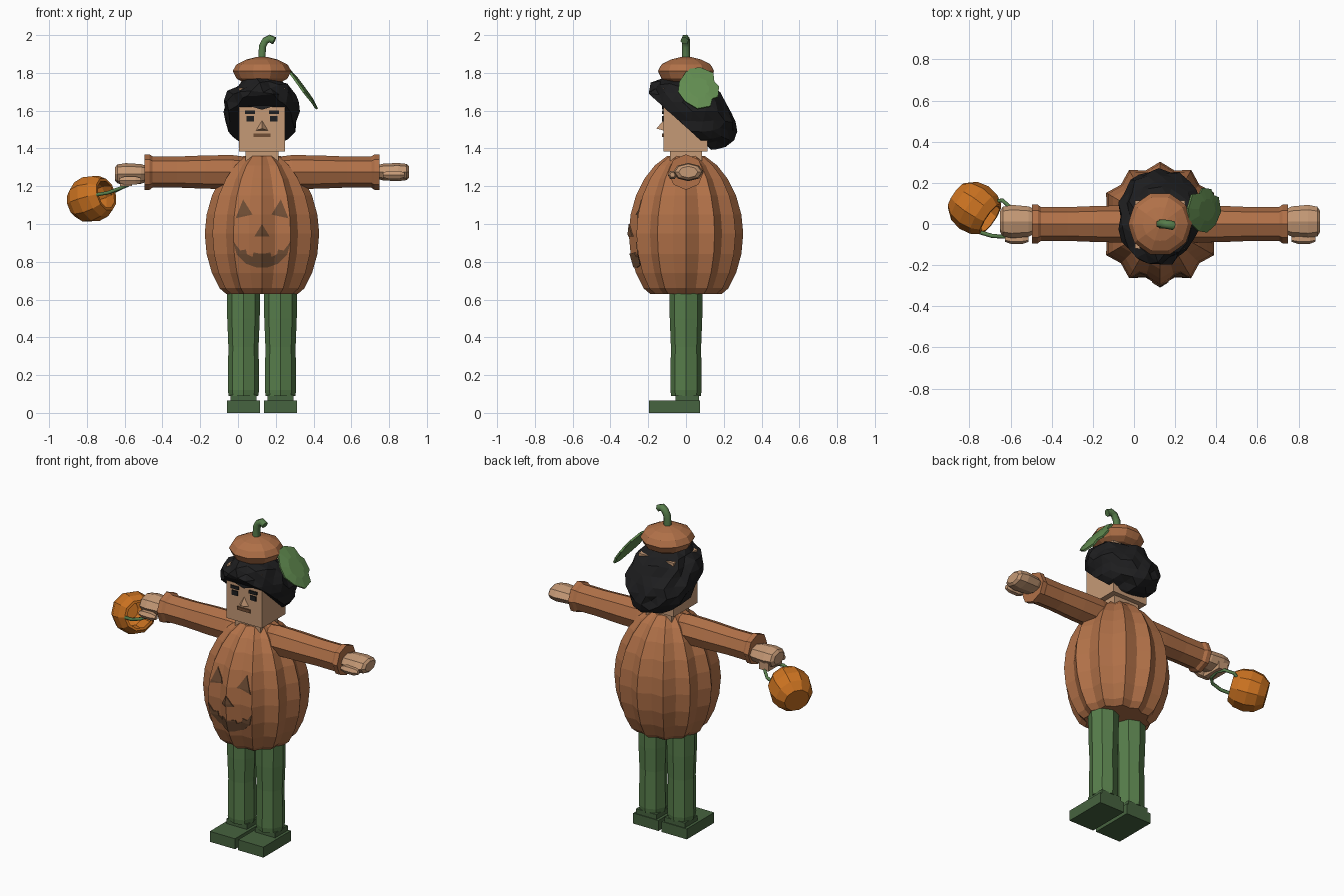
import bpy, bmesh, math, random
from mathutils import Vector, Matrix

random.seed(4)
if "Cube" in bpy.data.objects:
    bpy.data.objects.remove(bpy.data.objects["Cube"])
CX = 0.127  # the figure's centre line


def material(name, r, g, b):
    m = bpy.data.materials.new(name)
    m.use_nodes = True
    m.diffuse_color = (r, g, b, 1)
    m.node_tree.nodes["Principled BSDF"].inputs["Base Color"].default_value = (r, g, b, 1)
    return m


PUMPKIN = material("pumpkin_brown", 0.44, 0.165, 0.065)
CARVED = material("carved_brown", 0.16, 0.075, 0.035)
SKIN = material("skin", 0.56, 0.32, 0.18)
HAIR = material("hair_black", 0.013, 0.013, 0.014)
GREEN = material("trouser_green", 0.095, 0.205, 0.07)
SHOE = material("shoe_green", 0.062, 0.125, 0.05)
LEAF = material("leaf_green", 0.12, 0.26, 0.08)
ORANGE = material("basket_orange", 0.6, 0.17, 0.015)


def finish(bm, name, mat):
    bmesh.ops.recalc_face_normals(bm, faces=bm.faces)
    me = bpy.data.meshes.new(name)
    bm.to_mesh(me)
    bm.free()
    me.materials.append(mat)
    ob = bpy.data.objects.new(name, me)
    bpy.context.collection.objects.link(ob)
    return ob


def lathe(name, profile, n, mat, loc, axis=(0, 0, 1), groove=1.0, scale=(1, 1, 1)):
    """Capped solid of revolution; profile is (height, radius), every second side pulled in by groove."""
    bm = bmesh.new()
    rings = []
    for h, r in profile:
        ring = []
        for i in range(n):
            a = math.tau * i / n
            k = r * (groove if i % 2 else 1)
            ring.append(bm.verts.new((k * math.cos(a), k * math.sin(a), h)))
        rings.append(ring)
    for lo, hi in zip(rings, rings[1:]):
        for i in range(n):
            j = (i + 1) % n
            bm.faces.new((lo[i], lo[j], hi[j], hi[i]))
    bm.faces.new(rings[0])
    bm.faces.new(rings[-1])
    turn = Vector(axis).to_track_quat('Z', 'Y').to_matrix().to_4x4()
    bm.transform(Matrix.Translation(loc) @ Matrix.Diagonal((*scale, 1)) @ turn)
    return finish(bm, name, mat)


def box(name, lo, hi, mat):
    bm = bmesh.new()
    lo, hi = Vector(lo), Vector(hi)
    bmesh.ops.create_cube(bm, size=1)
    bm.transform(Matrix.Translation((lo + hi) / 2) @ Matrix.Diagonal((*(hi - lo), 1)))
    return finish(bm, name, mat)


def prism(name, outline, y0, y1, mat):
    """Outline of (x, z) points about the centre line, extruded along y."""
    bm = bmesh.new()
    face = bm.faces.new([bm.verts.new((CX + x, y0, z)) for x, z in outline])
    out = bmesh.ops.extrude_face_region(bm, geom=[face])["geom"]
    bmesh.ops.translate(bm, vec=(0, y1 - y0, 0), verts=[v for v in out if isinstance(v, bmesh.types.BMVert)])
    return finish(bm, name, mat)


def tube(name, points, radius, mat):
    cu = bpy.data.curves.new(name, 'CURVE')
    cu.dimensions = '3D'
    cu.bevel_depth, cu.bevel_resolution, cu.use_fill_caps = radius, 1, True
    sp = cu.splines.new('POLY')
    sp.points.add(len(points) - 1)
    for p, co in zip(sp.points, points):
        p.co = (*co, 1)
    cu.materials.append(mat)
    ob = bpy.data.objects.new(name, cu)
    bpy.context.collection.objects.link(ob)
    activate(ob)
    bpy.ops.object.convert(target='MESH')


def activate(ob):
    bpy.ops.object.select_all(action='DESELECT')
    ob.select_set(True)
    bpy.context.view_layer.objects.active = ob


# Ribbed pumpkin body
BODY = [(0.63, 0.19), (0.66, 0.225), (0.74, 0.265), (0.84, 0.293), (0.95, 0.303),
        (1.05, 0.293), (1.15, 0.265), (1.24, 0.22), (1.31, 0.165), (1.36, 0.1)]
lathe("pumpkin_body", BODY, 24, PUMPKIN, (CX, 0, 0), groove=0.89)

# Carved face, trimmed to follow the body surface
cutter = lathe("face_cutter", BODY, 24, CARVED, (CX, 0, 0), groove=0.89, scale=(1.02, 1.02, 1))
cutter.hide_render = True
smile = [(0.15, 0.905), (0.135, 0.84), (0.085, 0.79), (0.03, 0.77)]
teeth = [(0.02, 0.845), (0.045, 0.85), (0.05, 0.825), (0.08, 0.84), (0.085, 0.865), (0.115, 0.86)]
half = smile[::-1] + teeth[::-1]
grin = half + [(-x, z) for x, z in half[::-1]]
eye = [(0.1, 1.13), (0.14, 1.03), (0.05, 1.05)]
carvings = {"carved_left_eye": eye, "carved_right_eye": [(-x, z) for x, z in eye],
            "carved_nose": [(0, 1.0), (-0.04, 0.935), (0.04, 0.935)], "carved_mouth": grin}
for name, outline in carvings.items():
    ob = prism(name, outline, -0.4, -0.2, CARVED)
    mod = ob.modifiers.new("trim", 'BOOLEAN')
    mod.operation, mod.solver, mod.object = 'INTERSECT', 'EXACT', cutter
    activate(ob)
    bpy.ops.object.modifier_apply(modifier="trim")
bpy.data.objects.remove(cutter)

# Legs, shoes, sleeves and hands on both sides
for side, s in (("left", 1), ("right", -1)):
    x = CX + s * 0.098
    lathe(side + "_leg", [(0.09, 0.078), (0.12, 0.083), (0.35, 0.08), (0.5, 0.086), (0.72, 0.088)],
          8, GREEN, (x, 0, 0))
    box(side + "_ankle", (x - 0.07, -0.055, 0.06), (x + 0.07, 0.07, 0.095), SHOE)
    box(side + "_shoe", (x - 0.087, -0.195, 0), (x + 0.087, 0.075, 0.065), SHOE)
    lathe(side + "_sleeve", [(0.08, 0.08), (0.16, 0.09), (0.3, 0.088), (0.45, 0.082), (0.58, 0.083),
                             (0.595, 0.094), (0.622, 0.094)], 8, PUMPKIN, (CX, 0, 1.275), axis=(s, 0, 0))
    drop = 0.01 if s < 0 else 0
    lathe(side + "_hand", [(0.6, 0.06), (0.64, 0.08), (0.72, 0.088), (0.765, 0.078), (0.778, 0.055)],
          8, SKIN, (CX, 0.012, 1.275 - drop), axis=(s, 0, 0), scale=(1, 0.92, 0.55 + drop * 10))
    lathe(side + "_thumb", [(0.64, 0.015), (0.67, 0.025), (0.73, 0.024), (0.755, 0.014)],
          6, SKIN, (CX, -0.072, 1.26 - drop * 3), axis=(s, 0, 0))
box("right_curled_fingers", (-0.625, -0.055, 1.2), (-0.56, 0.08, 1.25), SKIN)

# Neck, head and facial features
box("neck", (CX - 0.088, -0.085, 1.33), (CX + 0.088, 0.085, 1.4), SKIN)
box("head", (CX - 0.122, -0.12, 1.385), (CX + 0.122, 0.115, 1.72), SKIN)
box("mouth", (CX - 0.045, -0.127, 1.46), (CX + 0.045, -0.115, 1.48), CARVED)
for side, s in (("left", 1), ("right", -1)):
    x = CX + s * 0.063
    box(side + "_eyebrow", (x - 0.027, -0.127, 1.583), (x + 0.027, -0.115, 1.602), HAIR)
    box(side + "_eye", (x - 0.02, -0.126, 1.543), (x + 0.02, -0.115, 1.572), HAIR)
bm = bmesh.new()
nose = [bm.verts.new((CX + x, y, z)) for x, y, z in
        ((0, -0.118, 1.55), (-0.033, -0.118, 1.495), (0.033, -0.118, 1.495), (0, -0.157, 1.505))]
for a, b, c in ((0, 1, 3), (0, 2, 3), (1, 2, 3), (0, 1, 2)):
    bm.faces.new((nose[a], nose[b], nose[c]))
finish(bm, "nose", SKIN)

# Spiky hair, leaning back and cut open along a slope for the face
bm = bmesh.new()
bmesh.ops.create_icosphere(bm, subdivisions=3, radius=1)
for v in bm.verts:
    v.co *= random.uniform(0.9, 1.06)
    x, y, z = v.co
    v.co = (CX + 0.205 * x, 0.035 + 0.215 * y - 0.085 * z, 1.595 + 0.2 * z)
cut = bmesh.ops.bisect_plane(bm, geom=bm.verts[:] + bm.edges[:] + bm.faces[:],
                             plane_co=(0, -0.17, 1.665), plane_no=(0, 0.26, 0.29), clear_inner=True)
rim = [e for e in cut["geom_cut"] if isinstance(e, bmesh.types.BMEdge)]
bmesh.ops.triangle_fill(bm, edges=rim, use_beauty=True)
finish(bm, "hair", HAIR)
prism("hairline_point", [(-0.1, 1.635), (0, 1.605), (0.1, 1.635), (0, 1.66)], -0.128, -0.11, HAIR)

# Pumpkin cap with stem and hanging leaf
lathe("cap", [(1.75, 0.1), (1.77, 0.135), (1.81, 0.155), (1.845, 0.135), (1.87, 0.085), (1.885, 0.025)],
      20, PUMPKIN, (CX, 0, 0), groove=0.96)
tube("cap_stem", [(CX, 0, 1.87), (CX + 0.002, 0, 1.94), (CX + 0.018, 0, 1.97), (CX + 0.04, -0.003, 1.982),
                  (CX + 0.065, -0.008, 1.97)], 0.022, GREEN)
bm = bmesh.new()
edge = [(0.01, 1.82), (0.075, 1.83), (0.145, 1.8), (0.15, 1.755), (0.175, 1.73), (0.17, 1.675),
        (0.14, 1.665), (0.13, 1.625), (0.06, 1.612), (-0.005, 1.65), (-0.042, 1.7), (-0.035, 1.755)]


def leaf_point(y, z):
    t = (1.83 - z) / 0.22
    return (0.265 + 0.16 * t - 1.5 * (y - 0.07) ** 2 + 0.06 * t * (1 - t), y, z)


outer = [bm.verts.new(leaf_point(y, z)) for y, z in edge]
inner = [bm.verts.new(leaf_point(0.07 + (y - 0.07) * 0.5, 1.72 + (z - 1.72) * 0.5)) for y, z in edge]
for i in range(len(edge)):
    j = (i + 1) % len(edge)
    bm.faces.new((outer[i], outer[j], inner[j], inner[i]))
bm.faces.new(inner)
leaf = finish(bm, "leaf", LEAF)
leaf.modifiers.new("thickness", 'SOLIDIFY').thickness = 0.012

# Hollow treat basket tipped on its side, with handle
lathe("basket", [(-0.105, 0.075), (-0.06, 0.112), (0, 0.125), (0.06, 0.115), (0.1, 0.09),
                 (0.1, 0.075), (0.03, 0.1), (-0.06, 0.09), (-0.085, 0.06)],
      10, ORANGE, (-0.778, 0.08, 1.132), axis=(0.8, -0.55, 0.25))
tube("basket_handle", [(-0.75, -0.04, 1.155), (-0.69, -0.058, 1.165), (-0.63, -0.062, 1.187),
                       (-0.595, -0.03, 1.2), (-0.585, 0.03, 1.205), (-0.6, 0.08, 1.2),
                       (-0.64, 0.115, 1.18), (-0.675, 0.11, 1.16)], 0.01, GREEN)
